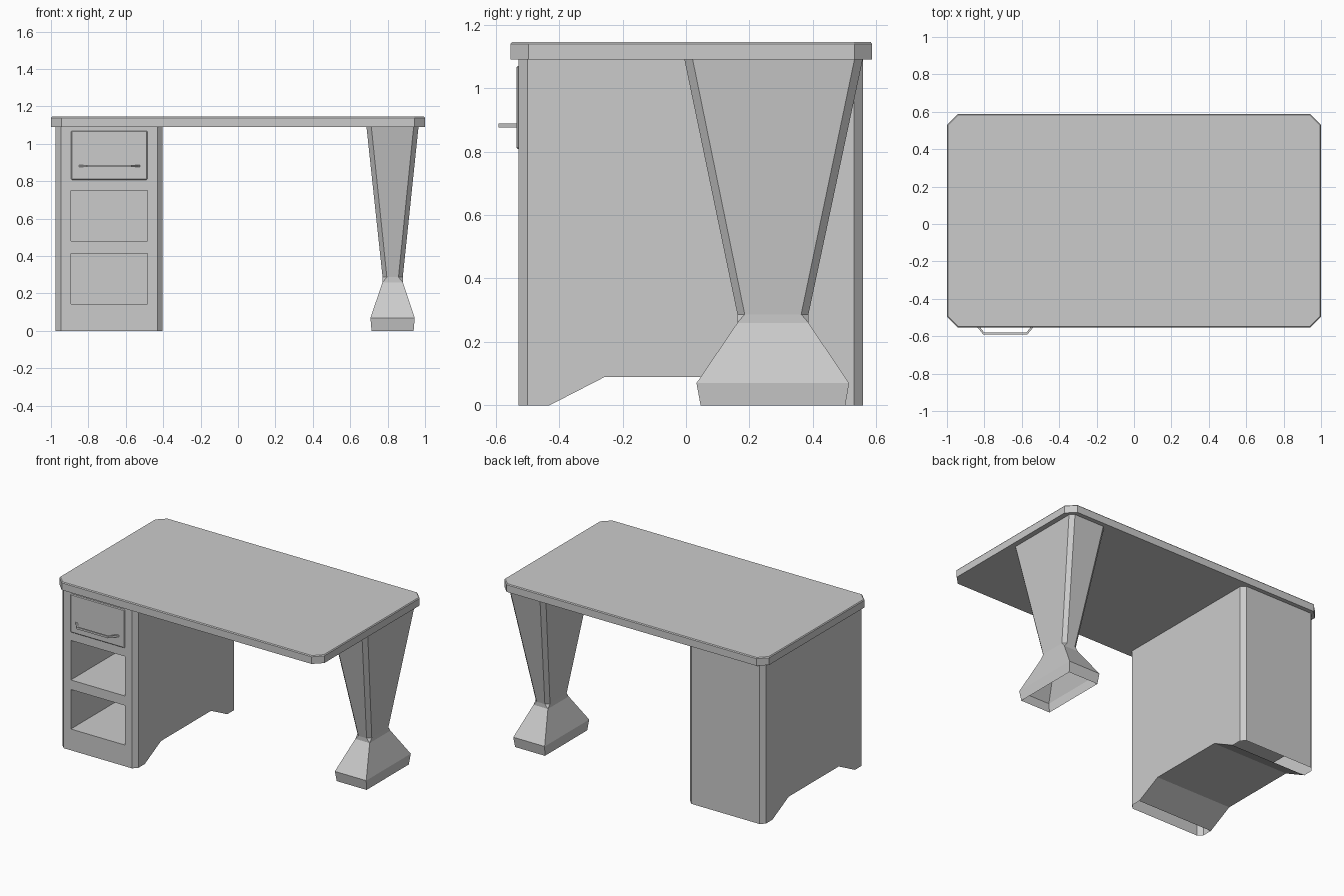
import bpy, bmesh

if "Cube" in bpy.data.objects:
    bpy.data.objects.remove(bpy.data.objects["Cube"])


def ring(x0, x1, y0, y1, z, c):
    """Rectangle with chamfered corners at height z."""
    pts = [(x0 + c, y0), (x1 - c, y0), (x1, y0 + c), (x1, y1 - c),
           (x1 - c, y1), (x0 + c, y1), (x0, y1 - c), (x0, y0 + c)]
    return [(x, y, z) for x, y in pts]


def loft(name, rings, cap_start=True):
    """Skin a stack of equal-length rings."""
    bm = bmesh.new()
    rows = [[bm.verts.new(p) for p in r] for r in rings]
    n = len(rows[0])
    for a, b in zip(rows, rows[1:]):
        for i in range(n):
            j = (i + 1) % n
            bm.faces.new((a[i], a[j], b[j], b[i]))
    if cap_start:
        bm.faces.new(rows[0][::-1])
    bm.faces.new(rows[-1])
    bmesh.ops.remove_doubles(bm, verts=bm.verts, dist=1e-5)
    bmesh.ops.recalc_face_normals(bm, faces=bm.faces)
    me = bpy.data.meshes.new(name)
    bm.to_mesh(me)
    bm.free()
    ob = bpy.data.objects.new(name, me)
    bpy.context.collection.objects.link(ob)
    return ob


def box(name, x0, x1, y0, y1, z0, z1):
    return loft(name, [[(x0, y0, z), (x1, y0, z), (x1, y1, z), (x0, y1, z)]
                       for z in (z0, z1)])


def cut(target, cutter):
    m = target.modifiers.new("cut", 'BOOLEAN')
    m.operation = 'DIFFERENCE'
    m.solver = 'EXACT'
    m.object = cutter
    bpy.context.view_layer.objects.active = target
    bpy.ops.object.modifier_apply(modifier=m.name)
    bpy.data.objects.remove(cutter)


# Tabletop with clipped corners and a small top bevel
loft("tabletop", [ring(-1, 1, -0.553, 0.587, 1.09, 0.056),
                  ring(-1, 1, -0.553, 0.587, 1.139, 0.056),
                  ring(-0.995, 0.995, -0.548, 0.582, 1.145, 0.054)])

# Cabinet body
cabinet = loft("cabinet", [ring(-0.975, -0.403, -0.528, 0.558, z, 0.028)
                           for z in (0, 1.09)])

# Raised underside between front and back feet
profile = [(-0.605, -0.09), (-0.255, 0.09), (0.285, 0.09), (0.635, -0.09)]
cut(cabinet, loft("notch_cutter", [[(x, y, z) for y, z in profile]
                                   for x in (-1.1, -0.3)]))

# Two open shelves
for z0, z1 in ((0.145, 0.415), (0.48, 0.75)):
    cut(cabinet, box("shelf_cutter", -0.893, -0.483, -0.7, 0.48, z0, z1))

# Feet are open underneath
bm = bmesh.new()
bm.from_mesh(cabinet.data)
floor = [f for f in bm.faces if all(abs(v.co.z) < 1e-4 for v in f.verts)]
bmesh.ops.delete(bm, geom=floor, context='FACES')
bm.to_mesh(cabinet.data)
bm.free()

# Drawer front, slightly bevelled
drawer = box("drawer_front", -0.893, -0.483, -0.535, -0.52, 0.808, 1.07)
bev = drawer.modifiers.new("bevel", 'BEVEL')
bev.width = 0.005
bev.segments = 1

# Drawer handle: bent bar
cx = -0.688
half = [(0.165, -0.533), (0.118, -0.591), (0.150, -0.533), (0.113, -0.580)]
(ox, oy), (px, py), (ix, iy), (qx, qy) = half
plan = [(-ox, oy), (-px, py), (px, py), (ox, oy),
        (ix, iy), (qx, qy), (-qx, qy), (-ix, iy)]
loft("drawer_handle", [[(cx + x, y, z) for x, y in plan]
                       for z in (0.875, 0.888)])

# Tapered leg with flared, hollow foot
loft("leg", [ring(0.714, 0.939, 0.046, 0.502, 0.0, 0),
             ring(0.708, 0.945, 0.033, 0.514, 0.07, 0),
             ring(0.773, 0.881, 0.162, 0.386, 0.26, 0),
             ring(0.773, 0.881, 0.162, 0.386, 0.287, 0.023),
             ring(0.687, 0.965, -0.005, 0.557, 1.09, 0.026)],
     cap_start=False)
